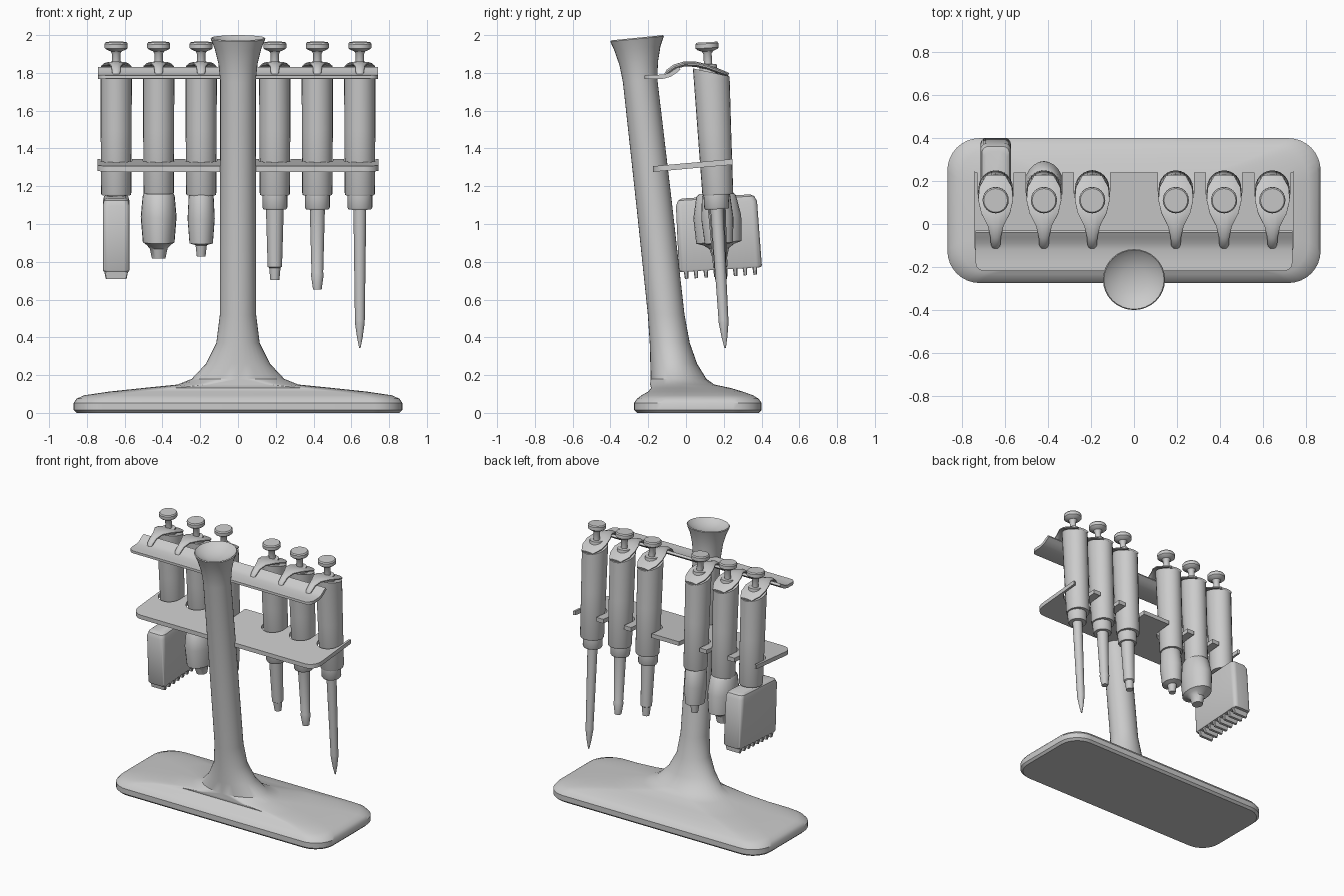
import bpy, bmesh, math
from mathutils import Vector

TILT = 0.06          # lean of the hanging pipettes


def finish(name, bm, loc=(0, 0, 0), rot=0.0, angle=35):
    bmesh.ops.remove_doubles(bm, verts=bm.verts, dist=1e-5)
    bmesh.ops.recalc_face_normals(bm, faces=bm.faces)
    me = bpy.data.meshes.new(name)
    bm.to_mesh(me)
    bm.free()
    ob = bpy.data.objects.new(name, me)
    bpy.context.collection.objects.link(ob)
    ob.location = loc
    ob.rotation_euler = (rot, 0, 0)
    bpy.ops.object.select_all(action='DESELECT')
    ob.select_set(True)
    bpy.context.view_layer.objects.active = ob
    bpy.ops.object.shade_smooth_by_angle(angle=math.radians(angle))
    return ob


def loft(bm, rings):
    vs = [[bm.verts.new(p) for p in r] for r in rings]
    n = len(vs[0])
    for a, b in zip(vs, vs[1:]):
        for i in range(n):
            j = (i + 1) % n
            bm.faces.new((a[i], a[j], b[j], b[i]))
    bm.faces.new(vs[0][::-1])
    bm.faces.new(vs[-1])


def ring(z, hx, hy, r=9, yc=0.0, slope=0.0, seg=6):
    """Rounded rectangle; a large r gives an ellipse."""
    rx, ry = min(r, hx), min(r, hy)
    pts = []
    for q, (sx, sy) in enumerate(((1, 1), (-1, 1), (-1, -1), (1, -1))):
        for k in range(seg + 1):
            a = (q + k / seg) * math.pi / 2
            x = sx * (hx - rx) + rx * math.cos(a)
            y = sy * (hy - ry) + ry * math.sin(a)
            pts.append((x, y + yc, z + slope * y))
    return pts


def stack(name, sections, loc=(0, 0, 0), rot=0.0, seg=6, angle=35):
    bm = bmesh.new()
    loft(bm, [ring(*s, seg=seg) for s in sections])
    return finish(name, bm, loc, rot, angle)


def ribbon(name, path, n, x=0.0):
    """Band across x following a (y, z, half width, half thickness) path."""
    bm = bmesh.new()
    rings = []
    k = math.sqrt(2) if n == 4 else 1.05
    for i, (y, z, w, t) in enumerate(path):
        a, b = path[max(i - 1, 0)], path[min(i + 1, len(path) - 1)]
        d = Vector((b[0] - a[0], b[1] - a[1])).normalized()
        pts = []
        for j in range(n):
            an = 2 * math.pi * (j + 0.5) / n
            h = k * t * math.sin(an)
            pts.append((x + k * w * math.cos(an), y - d.y * h, z + d.x * h))
        rings.append(pts)
    loft(bm, rings)
    return finish(name, bm)


# stand: slab base sweeping up into a leaning column with a dished, flared top
stack("stand", [
    (0.0, 0.855, 0.322, 0.14, 0.0625), (0.015, 0.87, 0.3375, 0.15, 0.0625),
    (0.053, 0.87, 0.3375, 0.15, 0.0625), (0.075, 0.855, 0.322, 0.15, 0.0625),
    (0.093, 0.815, 0.295, 0.15, 0.06), (0.113, 0.68, 0.25, 0.15, 0.05),
    (0.132, 0.50, 0.21, 0.16, 0.025), (0.15, 0.32, 0.17, 0.17, -0.02),
    (0.18, 0.245, 0.148, 9, -0.04), (0.26, 0.17, 0.124, 9, -0.065),
    (0.37, 0.115, 0.106, 9, -0.086), (0.52, 0.096, 0.097, 9, -0.105),
    (1.10, 0.095, 0.094, 9, -0.168, 0.1), (1.76, 0.094, 0.091, 9, -0.243, 0.1),
    (1.85, 0.104, 0.102, 9, -0.25, 0.1), (1.93, 0.124, 0.122, 9, -0.257, 0.1),
    (1.98, 0.145, 0.142, 9, -0.259, 0.1), (1.986, 0.14, 0.138, 9, -0.259, 0.1),
    (1.965, 0.115, 0.113, 9, -0.258, 0.1), (1.945, 0.06, 0.06, 9, -0.257, 0.1),
    (1.94, 0.015, 0.015, 9, -0.257, 0.1)], seg=8)

# upper hanging rail, curling up at the back
ribbon("hanging_rail", [
    (-0.22, 1.778, 0.70, 0.009), (-0.213, 1.778, 0.72, 0.011), (-0.20, 1.778, 0.733, 0.011),
    (-0.178, 1.778, 0.74, 0.011), (-0.12, 1.78, 0.74, 0.011), (-0.085, 1.79, 0.74, 0.011),
    (-0.058, 1.808, 0.74, 0.011), (-0.035, 1.824, 0.74, 0.009)], 4)

XS = [-0.645, -0.42, -0.195, 0.195, 0.42, 0.645]

# lower rack plate with open slots for the pipettes
outline = []
for cx, a0 in ((-0.665, math.pi), (0.665, 1.5 * math.pi)):
    for k in range(7):
        a = a0 + k * math.pi / 12
        outline.append((cx + 0.08 * math.cos(a), -0.095 + 0.08 * math.sin(a)))
outline.append((0.745, 0.245))
for x in reversed(XS):
    outline.append((x + 0.084, 0.24))
    for k in range(13):
        a = -k * math.pi / 12
        outline.append((x + 0.084 * math.cos(a), 0.145 + 0.09 * math.sin(a)))
    outline.append((x - 0.084, 0.24))
outline.append((-0.745, 0.245))
bm = bmesh.new()
f = bm.faces.new([bm.verts.new((x, y, 1.276 + 0.09 * (y + 0.175))) for x, y in outline])
ext = bmesh.ops.extrude_face_region(bm, geom=[f])
bmesh.ops.translate(bm, vec=(0, 0, 0.03),
                    verts=[v for v in ext["geom"] if isinstance(v, bmesh.types.BMVert)])
bmesh.ops.triangulate(bm, faces=[f for f in bm.faces if len(f.verts) > 4])
finish("rack_plate", bm)

# lower ends: (z, half x, half y) from top to bottom
COLLAR = [(1.17, 0.055, 0.055), (1.155, 0.066, 0.066), (1.09, 0.066, 0.066), (1.08, 0.06, 0.06)]
LOWER = {
    1: ("wide_bulb", [(1.165, 0.078, 0.09), (1.15, 0.085, 0.105), (1.04, 0.095, 0.127),
                      (0.905, 0.084, 0.12), (0.892, 0.065, 0.08), (0.872, 0.047, 0.052),
                      (0.82, 0.036, 0.038)]),
    2: ("narrow_bulb", [(1.165, 0.06, 0.066), (1.15, 0.066, 0.075), (1.03, 0.072, 0.085),
                        (0.90, 0.062, 0.075), (0.89, 0.03, 0.034), (0.83, 0.023, 0.023)]),
    3: ("short_tip", COLLAR + [(1.08, 0.047, 0.047), (0.775, 0.038, 0.038),
                               (0.77, 0.03, 0.03), (0.705, 0.024, 0.024)]),
    4: ("medium_tip", COLLAR + [(1.08, 0.04, 0.04), (0.745, 0.031, 0.031),
                                (0.735, 0.034, 0.034), (0.655, 0.023, 0.023)]),
    5: ("long_tip", COLLAR + [(1.08, 0.034, 0.034), (0.49, 0.026, 0.026), (0.48, 0.026, 0.026),
                              (0.40, 0.015, 0.015), (0.345, 0.004, 0.004)]),
}

for i, x in enumerate(XS):
    loc = (x, 0.228, 0)
    # oval handle with a slanted top
    stack(f"pipette_body_{i}", [
        (1.155, 0.077, 0.078, 9, 0.01), (1.165, 0.08, 0.082, 9, 0.01),
        (1.50, 0.082, 0.089, 9, 0.012), (1.77, 0.083, 0.095, 9, 0.014, -0.15),
        (1.805, 0.082, 0.096, 9, 0.014, -0.28)], loc, TILT)
    # plunger: collar, stem and round button
    stack(f"plunger_{i}", [
        (1.79, 0.05, 0.05), (1.848, 0.045, 0.045), (1.85, 0.022, 0.022), (1.905, 0.022, 0.022),
        (1.918, 0.03, 0.03), (1.927, 0.052, 0.052), (1.935, 0.061, 0.061),
        (1.958, 0.061, 0.061), (1.966, 0.055, 0.055)], loc, TILT)
    # finger hook resting on the rail
    ribbon(f"finger_hook_{i}", [
        (-0.108, 1.79, 0.016, 0.008), (-0.095, 1.807, 0.022, 0.012),
        (-0.06, 1.832, 0.024, 0.013), (-0.01, 1.847, 0.036, 0.013),
        (0.05, 1.846, 0.066, 0.014), (0.11, 1.832, 0.08, 0.014),
        (0.17, 1.81, 0.075, 0.013), (0.225, 1.79, 0.045, 0.01)], 12, x)
    if i in LOWER:
        stack(LOWER[i][0], LOWER[i][1], loc, TILT)

# multi-channel head with a row of teeth underneath
loc = (XS[0], 0.228, 0)
stack("multichannel_head", [
    (1.148, 0.052, 0.18, 0.03), (1.138, 0.064, 0.202, 0.03), (1.11, 0.071, 0.215, 0.03),
    (0.77, 0.071, 0.22, 0.03), (0.76, 0.066, 0.215, 0.03)], loc, TILT)
bm = bmesh.new()
for k in range(8):
    y = -0.182 + k * 0.052
    loft(bm, [ring(0.77, 0.065, 0.013, 0.004, y, 0, 1), ring(0.722, 0.055, 0.009, 0.004, y, 0, 1)])
finish("multichannel_teeth", bm, loc, TILT)
